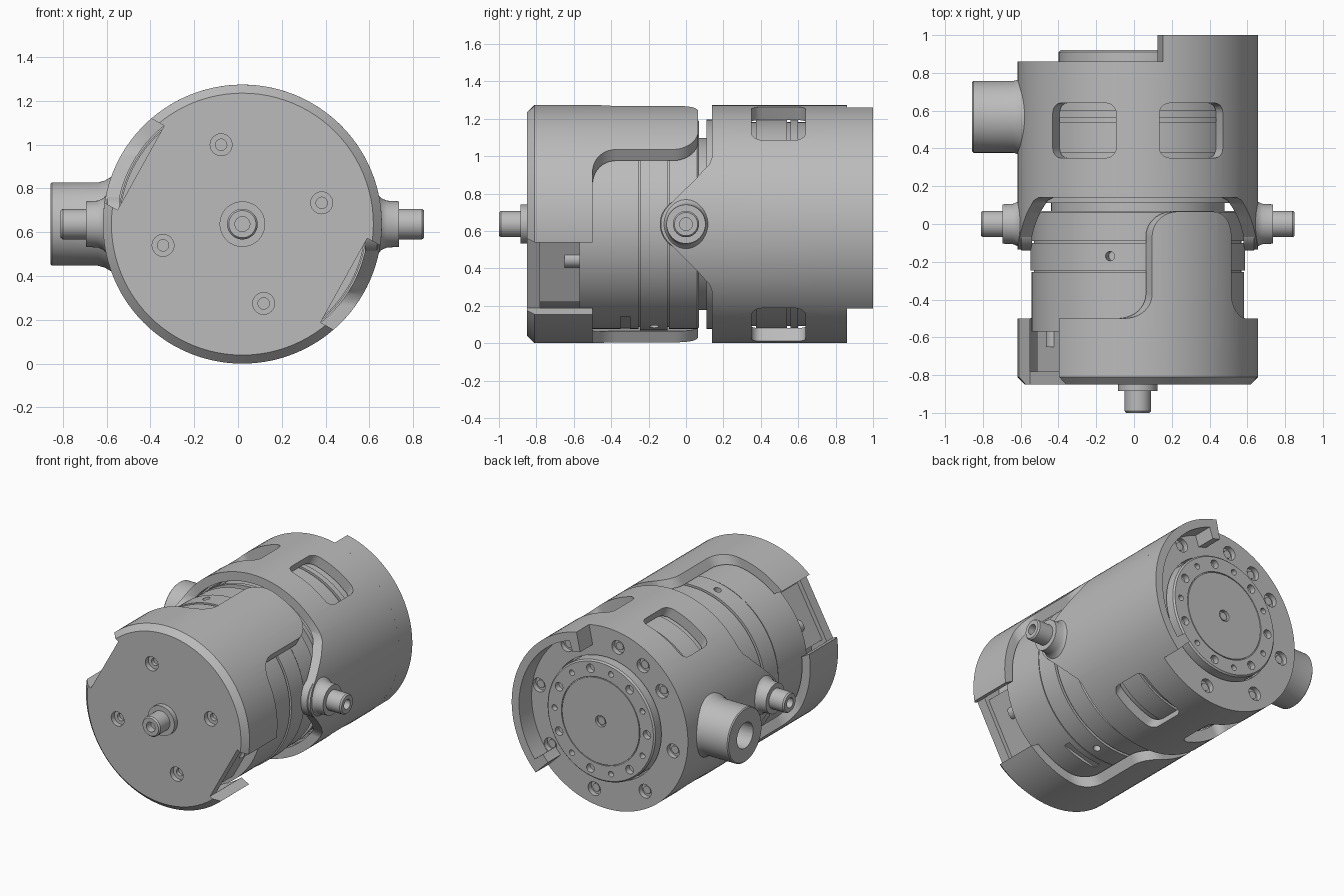
import bpy, bmesh
from math import sin, cos, pi, radians
from mathutils import Matrix, Vector

if "Cube" in bpy.data.objects:
    bpy.data.objects.remove(bpy.data.objects["Cube"])

CENTRE = Vector((0.02, 0, 0.637))
R = 0.637            # outer radius of the shells
TWIST = 29           # roll of the front fork about the long axis

grey = bpy.data.materials.new("machined grey")
grey.use_nodes = True
grey.diffuse_color = (0.5, 0.5, 0.5, 1)
grey.node_tree.nodes["Principled BSDF"].inputs["Base Color"].default_value = (0.5, 0.5, 0.5, 1)


def finish(name, bm, matrix=Matrix()):
    bmesh.ops.remove_doubles(bm, verts=bm.verts, dist=1e-5)
    bmesh.ops.recalc_face_normals(bm, faces=bm.faces)
    bm.transform(Matrix.Translation(CENTRE) @ matrix)
    mesh = bpy.data.meshes.new(name)
    bm.to_mesh(mesh)
    bm.free()
    mesh.materials.append(grey)
    obj = bpy.data.objects.new(name, mesh)
    bpy.context.collection.objects.link(obj)
    return obj


def lathe(name, profile, matrix=Matrix(), closed=False, steps=96, start=0, sweep=360):
    """Turn (radius, y) points about the y axis."""
    bm = bmesh.new()
    first = Matrix.Rotation(-radians(start), 3, 'Y')
    verts = [bm.verts.new(first @ Vector((r, y, 0))) for r, y in profile]
    pairs = list(zip(verts, verts[1:]))
    if closed:
        pairs.append((verts[-1], verts[0]))
    edges = [bm.edges.new(p) for p in pairs]
    if sweep < 360:
        bm.faces.new(verts)
    result = bmesh.ops.spin(bm, geom=verts + edges, cent=(0, 0, 0), axis=(0, -1, 0),
                            angle=radians(sweep), steps=steps)
    if sweep < 360:
        bm.faces.new([g for g in result["geom_last"] if isinstance(g, bmesh.types.BMVert)])
    return finish(name, bm, matrix)


def prism(points, low, high, roll, name="cutter"):
    """An (x, y) outline extruded along z, then rolled about y."""
    bm = bmesh.new()
    face = bm.faces.new([bm.verts.new((x, y, low)) for x, y in points])
    top = bmesh.ops.extrude_face_region(bm, geom=[face])["geom"]
    bmesh.ops.translate(bm, vec=(0, 0, high - low),
                        verts=[g for g in top if isinstance(g, bmesh.types.BMVert)])
    return finish(name, bm, Matrix.Rotation(radians(roll), 4, 'Y'))


def cut(obj, cutters):
    for c in cutters:
        c.hide_render = True
        mod = obj.modifiers.new("cut", 'BOOLEAN')
        mod.operation, mod.solver, mod.object = 'DIFFERENCE', 'EXACT', c
        bpy.context.view_layer.objects.active = obj
        bpy.ops.object.modifier_apply(modifier=mod.name)
        bpy.data.objects.remove(c)


def arc(cx, cy, r, a0, a1, n=10):
    return [(cx + r * cos(radians(a0 + (a1 - a0) * i / n)),
             cy + r * sin(radians(a0 + (a1 - a0) * i / n))) for i in range(n + 1)]


def rod(radius, angle, r, y0, y1, sides=24, name="cutter"):
    """Cylinder along y at a polar position, used as hole cutter or small part."""
    at = Vector((radius * cos(radians(angle)), 0, radius * sin(radians(angle))))
    return lathe(name, [(0, y0), (r, y0), (r, y1), (0, y1)], Matrix.Translation(at), steps=sides)


# Front fork: capped ring with two long arms and two open notches
fork = lathe("front_fork", [(0, -0.85), (0.598, -0.85), (R, -0.81), (R, 0.065),
                            (0.574, 0.065), (0.574, -0.78), (0, -0.78)])
side = (arc(0.11, -0.065, 0.13, 88, 0) + arc(0.37, -0.37, 0.13, 180, 270)
        + [(0.9, -0.5), (0.9, 0.2), (0.11, 0.2)])
for s in (1, -1):
    notch = [(s * 0.53, -0.95), (s * 0.9, -0.95), (s * 0.9, -0.45), (s * 0.53, -0.45)]
    cut(fork, [prism([(s * x, y) for x, y in side], -0.9, 0.9, TWIST),
               prism(notch, -0.22, 0.22, TWIST)])
for a in range(15, 360, 90):
    cut(fork, [rod(0.375, a, 0.05, -0.9, -0.815), rod(0.375, a, 0.026, -0.9, -0.75)])

# Inner drum: stepped and grooved cylinder
drum = lathe("inner_drum", [(0, -0.79), (0.45, -0.79), (0.45, -0.57), (0.562, -0.57),
                            (0.562, -0.255), (0.55, -0.255), (0.55, -0.245), (0.568, -0.245),
                            (0.568, -0.1), (0.55, -0.1), (0.55, -0.09), (0.56, -0.09),
                            (0.56, 0.06), (0.55, 0.07), (0.46, 0.07), (0.46, 0.11),
                            (0.56, 0.11), (0.56, 0.14), (0.545, 0.14), (0.545, 0.375),
                            (0.56, 0.375), (0.56, 0.54), (0.545, 0.54), (0.545, 0.56),
                            (0.56, 0.56), (0.56, 0.6), (0.545, 0.6), (0.545, 0.78), (0, 0.78)])
for roll in (-15, 165):
    cut(drum, [prism(arc(0, -0.17, 0.025, 0, 345, 23), 0.5, 0.7, roll)])
cut(drum, [prism([(-0.13, -0.35), (0.13, -0.35), (0.13, -0.3), (-0.13, -0.3)], 0.54, 0.7, 165)])

# Flat connector seat and small boss behind each notch
prism([(-0.5, -0.79), (0.5, -0.79), (0.5, -0.56), (-0.5, -0.56)], -0.2, 0.2, TWIST, "notch_seat")
for base in (-TWIST, 180 - TWIST):
    rod(0.48, base + 6, 0.045, -0.65, -0.56, name="notch_boss")

# Rear housing: tube with four windows, yoke ears and a closed back
housing = lathe("rear_housing", [(R, -0.2), (R, 0.86), (0.43, 0.86), (0.43, 0.79), (0.562, 0.79),
                                 (0.562, 0.2), (0.574, 0.2), (0.574, -0.2)],
                closed=True, start=1.3)
window = []
for cx, cy, a in ((0.135, 0.585, 0), (-0.135, 0.585, 90), (-0.135, 0.405, 180), (0.135, 0.405, 270)):
    window += arc(cx, cy, 0.055, a, a + 90, 6)
cut(housing, [prism(window, 0.45, 0.8, roll) for roll in (27.7, -27.7, 152.3, -152.3)])
ear = arc(0, 0, 0.135, -90, -45) + [(0.25, 0.06), (0.295, 0.1), (0.32, 0.125), (0.36, 0.14)]
outline = ([(-x, y) for x, y in reversed(ear[1:])] + ear
           + [(0.8, 0.14), (0.8, -0.3), (-0.8, -0.3), (-0.8, 0.14)])
cut(housing, [prism(outline, -0.9, 0.9, 90)])
for a in [10 + 45 * k for k in range(8)] + [123]:
    cut(housing, [rod(0.53, a, 0.048, 0.825, 0.9)])
    rod(0.53, a, 0.028, 0.8, 0.84, 12, "housing_screw")

# Raised guard rim on the back, with thicker ends
lathe("guard_rim", [(R, 0.855), (R, 1), (0.58, 1), (0.58, 0.855)], closed=True,
      steps=40, start=-45, sweep=123)
for a in (-45, 71):
    lathe("rim_end", [(0.585, 0.855), (0.585, 1), (0.5, 1), (0.5, 0.855)], closed=True,
          steps=3, start=a, sweep=7)

# Output flange with bolt circle and centre screw
flange = lathe("output_flange", [(0, 0.75), (0.42, 0.75), (0.42, 0.91), (0.41, 0.92),
                                 (0.306, 0.92), (0.306, 0.912), (0.3, 0.912), (0.3, 0.92),
                                 (0, 0.92)])
for k in range(14):
    cut(flange, [rod(0.36, k * 360 / 14, 0.03 if k % 2 else 0.02, 0.88, 0.95, 16)])
cut(flange, [rod(0, 0, 0.04, 0.9, 0.95)])
rod(0, 0, 0.028, 0.89, 0.912, 16, "centre_screw")

# Pivot pins on both sides and drive shaft in front
pin = [(0, 0.56), (0.14, 0.56), (0.14, 0.615), (0.118, 0.635), (0.107, 0.66), (0.104, 0.715),
       (0.07, 0.715), (0.07, 0.82), (0.062, 0.83), (0.034, 0.83), (0.034, 0.78), (0, 0.78)]
lathe("left_pivot_pin", pin, Matrix.Rotation(-pi / 2, 4, 'Z'), steps=48)
lathe("right_pivot_pin", pin, Matrix.Rotation(pi / 2, 4, 'Z'), steps=48)
lathe("drive_shaft", [(0, -0.8), (0.104, -0.8), (0.104, -0.885), (0.07, -0.885), (0.07, -0.99),
                      (0.062, -1), (0.034, -1), (0.034, -0.95), (0, -0.95)], steps=48)

# Cable port on the right with a round socket
turn = Matrix.Translation((0, 0.567, 0)) @ Matrix.Rotation(pi / 2, 4, 'Z')
port = lathe("cable_port", [(0, 0.57), (0.215, 0.57), (0.215, 0.6), (0.198, 0.63), (0.19, 0.66),
                            (0.19, 0.87), (0.183, 0.877), (0, 0.877)], turn, steps=64)
cut(port, [lathe("cutter", [(0, 0.72), (0.09, 0.72), (0.09, 0.95), (0, 0.95)], turn, steps=24)])

# Smooth round walls, keep machined edges crisp
bpy.ops.object.select_all(action='DESELECT')
for obj in bpy.context.collection.objects:
    if obj.type == 'MESH':
        obj.select_set(True)
        bpy.context.view_layer.objects.active = obj
bpy.ops.object.shade_smooth_by_angle(angle=radians(30))
